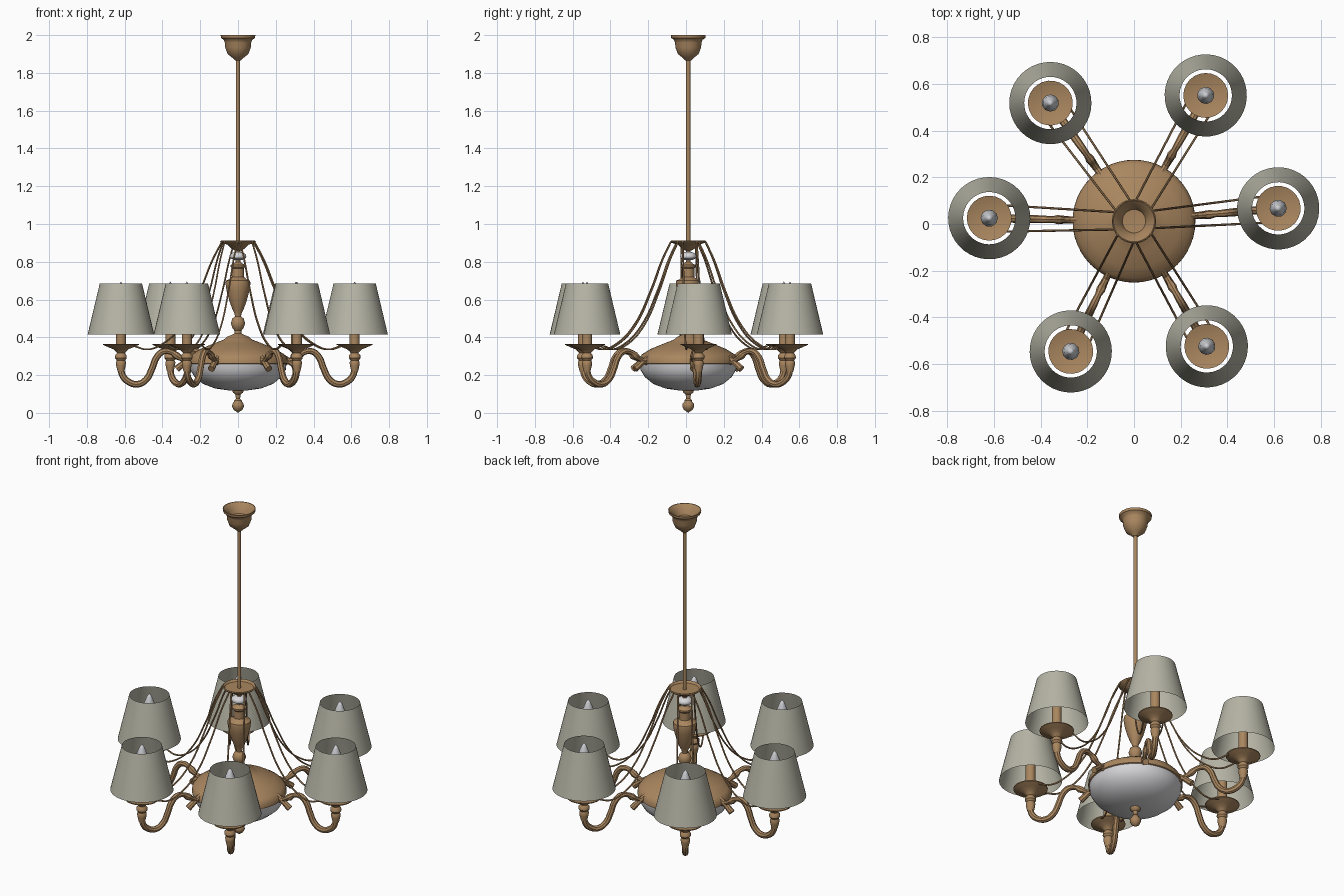
import bpy, math
from mathutils import Matrix, Vector

cube = bpy.data.objects.get("Cube")
if cube:
    bpy.data.objects.remove(cube, do_unlink=True)

CENTRE = Vector((0, 0.012, 0))
ARM_R = 0.62
ANGLES = [5.1, 60.3, 125.3, 178.8, 244.1, 300.2]


def material(name, rgb, rough=0.6):
    m = bpy.data.materials.new(name)
    m.use_nodes = True
    m.diffuse_color = (*rgb, 1)
    bsdf = m.node_tree.nodes["Principled BSDF"]
    bsdf.inputs["Base Color"].default_value = (*rgb, 1)
    bsdf.inputs["Roughness"].default_value = rough
    return m


BRASS = material("aged brass", (0.40, 0.24, 0.115))
FABRIC = material("shade fabric", (0.47, 0.46, 0.38))
GLASS = material("white glass", (0.68, 0.68, 0.70))
BULB = material("bulb glass", (0.60, 0.61, 0.64))


def smooth(ob, angle=40):
    bpy.ops.object.select_all(action="DESELECT")
    ob.select_set(True)
    bpy.context.view_layer.objects.active = ob
    bpy.ops.object.shade_smooth_by_angle(angle=math.radians(angle))


def lathe(name, profile, mat, seg=32):
    """Revolve (radius, height) points around the z axis."""
    verts, rings = [], []
    for r, z in profile:
        n = 1 if r == 0 else seg
        rings.append(list(range(len(verts), len(verts) + n)))
        verts += [(r * math.cos(math.tau * i / seg), r * math.sin(math.tau * i / seg), z)
                  for i in range(n)]
    faces = []
    for a, b in zip(rings, rings[1:]):
        for i in range(seg):
            j = (i + 1) % seg
            quad = [a[i % len(a)], a[j % len(a)], b[j % len(b)], b[i % len(b)]]
            faces.append(list(dict.fromkeys(quad)))
    me = bpy.data.meshes.new(name)
    me.from_pydata(verts, [], faces)
    me.materials.append(mat)
    ob = bpy.data.objects.new(name, me)
    bpy.context.collection.objects.link(ob)
    ob.location = CENTRE
    smooth(ob)
    return ob


def tube(name, points, depth, mat, radii=None, sides=2):
    """Sweep a round section along a smooth path, as a mesh."""
    cu = bpy.data.curves.new(name, "CURVE")
    cu.dimensions = "3D"
    cu.bevel_depth = depth
    cu.bevel_resolution = sides
    cu.resolution_u = 6
    cu.use_fill_caps = True
    sp = cu.splines.new("BEZIER")
    sp.bezier_points.add(len(points) - 1)
    for i, (bp, p) in enumerate(zip(sp.bezier_points, points)):
        bp.co = p
        bp.handle_left_type = bp.handle_right_type = "AUTO"
        bp.radius = radii[i] if radii else 1
    cu.materials.append(mat)
    ob = bpy.data.objects.new(name, cu)
    bpy.context.collection.objects.link(ob)
    bpy.ops.object.select_all(action="DESELECT")
    ob.select_set(True)
    bpy.context.view_layer.objects.active = ob
    bpy.ops.object.convert(target="MESH")
    ob = bpy.context.view_layer.objects.active
    ob.location = CENTRE
    smooth(ob)
    return ob


# Ceiling cup, open at the top, and the hanging rod
lathe("ceiling_cup", [(0, 1.94), (0.05, 1.945), (0.062, 1.975), (0.088, 2.0), (0.092, 2.0),
                      (0.09, 1.985), (0.075, 1.975), (0.07, 1.96), (0.068, 1.935),
                      (0.055, 1.9), (0.03, 1.88), (0.014, 1.865), (0, 1.865)], BRASS)
lathe("hanging_rod", [(0.011, 0.88), (0.011, 1.88)], BRASS, 12)

# Crown that carries the wires
lathe("wire_crown", [(0, 0.9), (0.08, 0.9), (0.09, 0.912), (0.095, 0.908), (0.088, 0.9),
                     (0.055, 0.89), (0.035, 0.87), (0.018, 0.86), (0, 0.86)], BRASS)

# Turned column with a glass ring
lathe("glass_ring", [(0, 0.808), (0.025, 0.81), (0.041, 0.82), (0.044, 0.83),
                     (0.04, 0.84), (0.025, 0.85), (0, 0.852)], GLASS)
lathe("column", [(0.013, 0.87), (0.013, 0.8), (0.025, 0.79), (0.04, 0.783), (0.04, 0.773),
                 (0.032, 0.765), (0.032, 0.72), (0.045, 0.708), (0.064, 0.7), (0.066, 0.685),
                 (0.06, 0.645), (0.045, 0.59), (0.03, 0.55), (0.018, 0.525), (0.016, 0.51),
                 (0.03, 0.5), (0.038, 0.475), (0.03, 0.45), (0.018, 0.435), (0.02, 0.41)], BRASS)

# Body: metal dome above a glass bowl, finial beneath
lathe("dome", [(0.02, 0.42), (0.035, 0.412), (0.058, 0.403), (0.075, 0.388), (0.13, 0.367),
               (0.2, 0.338), (0.245, 0.31), (0.262, 0.288), (0.263, 0.262), (0.25, 0.255)],
      BRASS, 48)
lathe("glass_bowl", [(0.257, 0.262), (0.253, 0.228), (0.23, 0.19), (0.185, 0.153),
                     (0.12, 0.129), (0.05, 0.119), (0, 0.118)], GLASS, 48)
lathe("finial", [(0, 0.122), (0.03, 0.12), (0.027, 0.108), (0.014, 0.098), (0.011, 0.075),
                 (0.02, 0.066), (0.02, 0.06), (0.03, 0.048), (0.031, 0.033),
                 (0.022, 0.015), (0.01, 0.008), (0, 0.0)], BRASS, 20)

# One arm with its lamp, built along +x
parts = [
    lathe("lamp_shade", [(0.176, 0.416), (0.112, 0.685)], FABRIC, 40),
    lathe("candle_tube", [(0.027, 0.35), (0.027, 0.52), (0, 0.52)], BRASS, 16),
    lathe("bulb", [(0.018, 0.515), (0.032, 0.55), (0.037, 0.59), (0.03, 0.635),
                   (0.014, 0.675), (0, 0.695)], BULB, 10),
    lathe("drip_plate", [(0, 0.352), (0.06, 0.356), (0.096, 0.366), (0.096, 0.361),
                         (0.065, 0.347), (0.04, 0.337), (0.027, 0.325), (0.02, 0.317),
                         (0.03, 0.305), (0.031, 0.29), (0.022, 0.278), (0.027, 0.268),
                         (0.025, 0.25), (0.018, 0.22)], BRASS, 24),
]
for p in parts:
    p.data.transform(Matrix.Translation((ARM_R, 0, 0)))

arm_path = [(0.62, 0.25), (0.612, 0.2), (0.58, 0.165), (0.53, 0.152), (0.485, 0.178),
            (0.455, 0.235), (0.43, 0.295), (0.395, 0.325), (0.35, 0.32), (0.325, 0.303),
            (0.3, 0.287), (0.24, 0.262)]
arm_radii = [1, 1, 1, 1, 1, 1, 1, 0.95, 0.8, 1.15, 0.75, 0.85]
parts.append(tube("arm", [(r, 0, z) for r, z in arm_path], 0.0175, BRASS, arm_radii))
peg_path = [(0.235, 0.3), (0.275, 0.272), (0.325, 0.232)]
parts.append(tube("arm_peg", [(r, 0, z) for r, z in peg_path], 0.017, BRASS, [0.8, 0.9, 1.1]))

# Pair of sagging wires from the crown to the drip plate
wire_path = [(0.085, 0.905), (0.135, 0.81), (0.2, 0.65), (0.3, 0.46), (0.4, 0.365),
             (0.48, 0.336), (0.55, 0.354)]
for side, word in ((1, "left"), (-1, "right")):
    pts = [(r, side * (0.034 + 0.04 * r), z) for r, z in wire_path]
    parts.append(tube("wire_" + word, pts, 0.0048, BRASS, sides=1))

# Repeat the arm around the body
for n, angle in enumerate(ANGLES):
    for p in parts:
        ob = p if n == 0 else p.copy()
        if n:
            bpy.context.collection.objects.link(ob)
        ob.rotation_euler.z = math.radians(angle)
